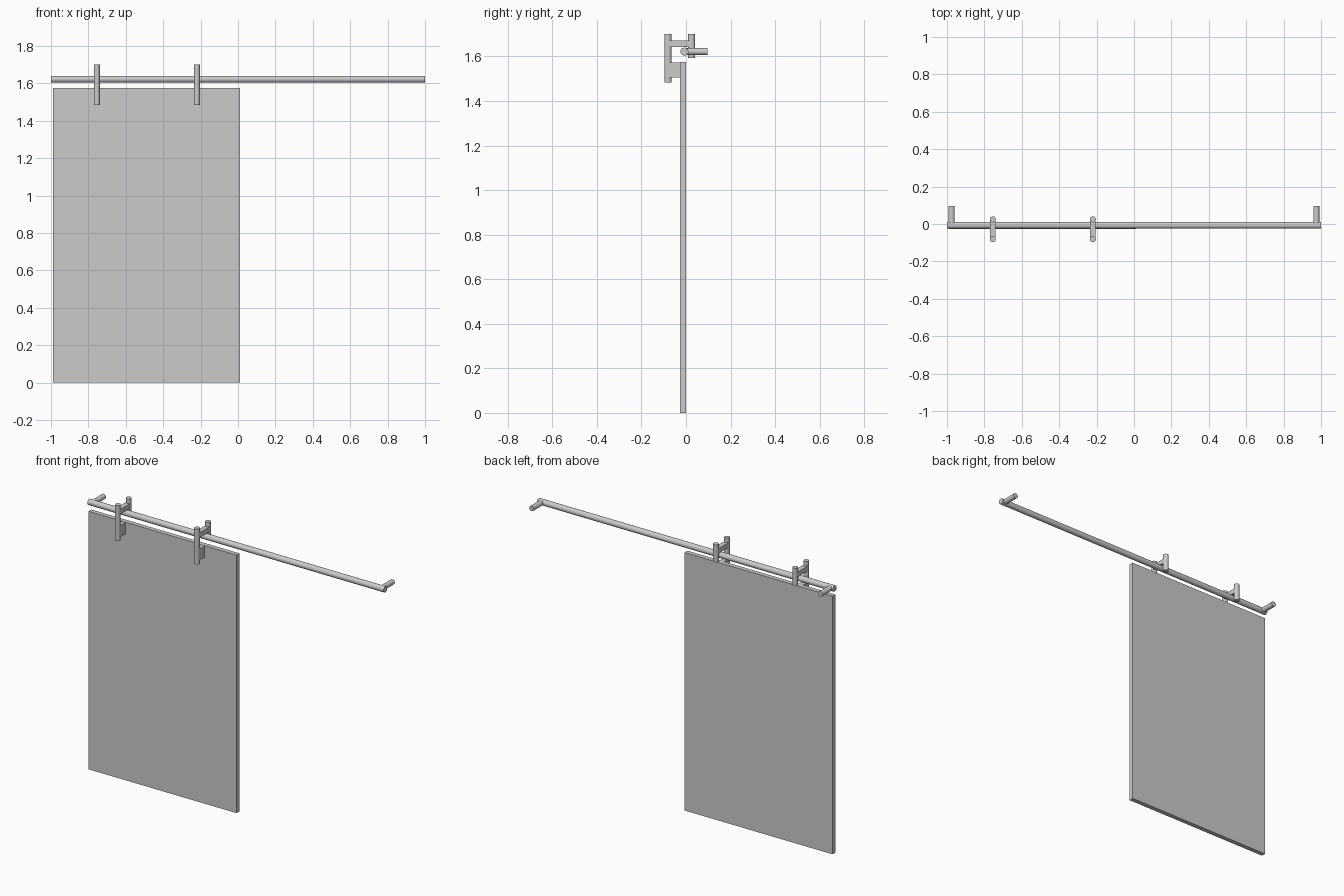
import bpy
from mathutils import Vector

if "Cube" in bpy.data.objects:
    bpy.data.objects.remove(bpy.data.objects["Cube"])


def box(name, lo, hi):
    lo, hi = Vector(lo), Vector(hi)
    bpy.ops.mesh.primitive_cube_add(size=1, location=(lo + hi) / 2)
    ob = bpy.context.object
    ob.name = name
    ob.scale = hi - lo
    bpy.ops.object.transform_apply(location=False, rotation=False, scale=True)
    return ob


def rod(name, a, b, radius):
    a, b = Vector(a), Vector(b)
    bpy.ops.mesh.primitive_cylinder_add(vertices=32, radius=radius, depth=(b - a).length,
                                        location=(a + b) / 2)
    ob = bpy.context.object
    ob.name = name
    ob.rotation_euler = (b - a).to_track_quat('Z', 'Y').to_euler()
    bpy.ops.object.shade_smooth_by_angle()
    return ob


RAIL_Y, RAIL_Z = -0.007, 1.622

# Sliding door panel
box("door_panel", (-0.99, -0.028, 0), (0.01, 0, 1.575))

# Round rail with a wall standoff near each end
rod("rail", (-1, RAIL_Y, RAIL_Z), (1, RAIL_Y, RAIL_Z), 0.018)
for side, x in (("left", -0.975), ("right", 0.975)):
    rod(f"wall_standoff_{side}", (x, RAIL_Y, RAIL_Z), (x, 0.097, RAIL_Z), 0.016)

# Hangers: front post, rear post, bar over the rail, clamp block on the door
for side, x in (("left", -0.755), ("right", -0.22)):
    rod(f"hanger_front_post_{side}", (x, -0.081, 1.483), (x, -0.081, 1.7), 0.016)
    rod(f"hanger_rear_post_{side}", (x, 0.025, 1.593), (x, 0.025, 1.7), 0.016)
    box(f"hanger_cross_bar_{side}", (x - 0.015, -0.081, 1.643), (x + 0.015, 0.025, 1.672))
    box(f"hanger_clamp_{side}", (x - 0.015, -0.081, 1.505), (x + 0.015, -0.027, 1.573))
